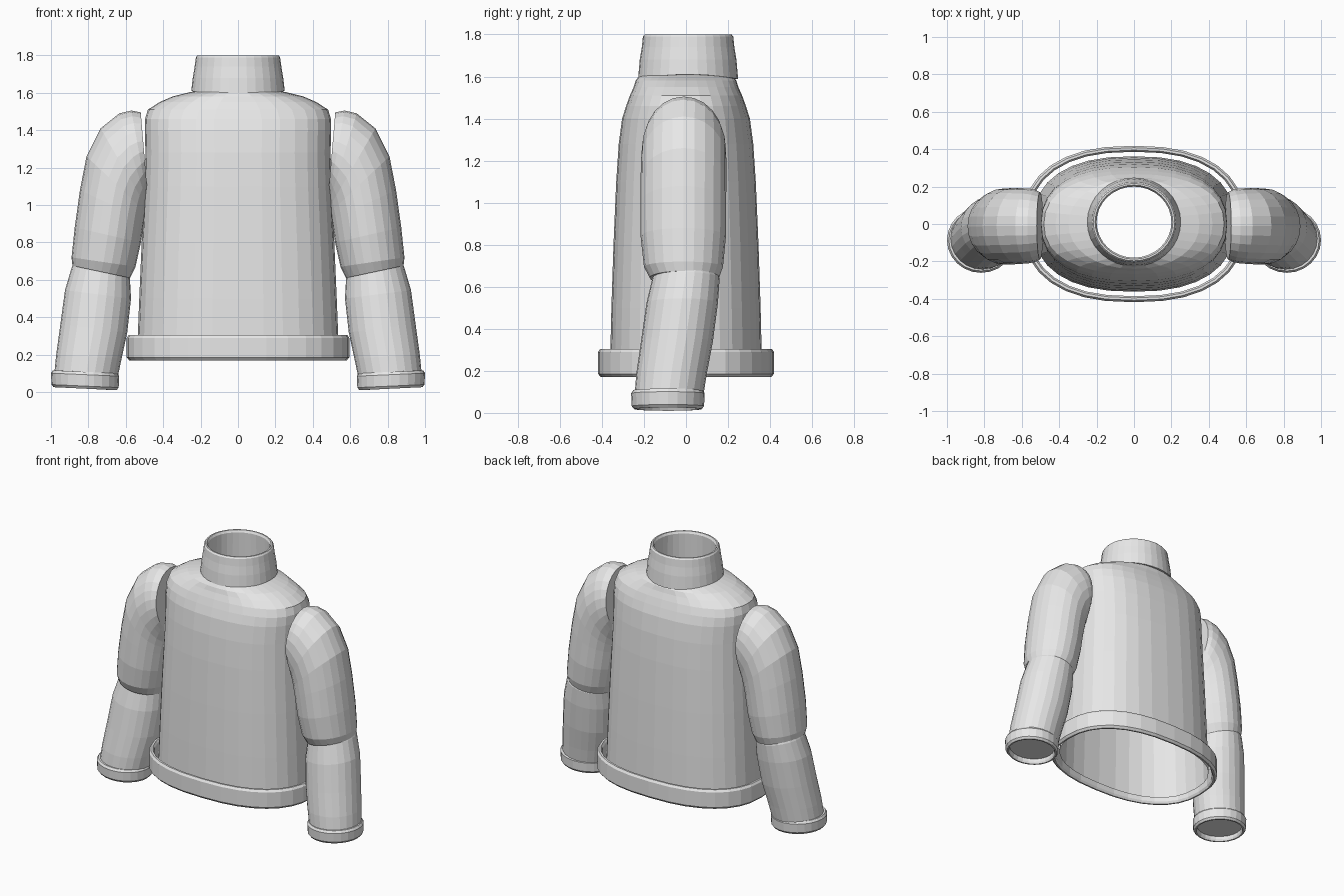
import bpy, bmesh, math
from mathutils import Vector

default = bpy.data.objects.get("Cube")
if default:
    bpy.data.objects.remove(default, do_unlink=True)

# Single knit colour
knit = bpy.data.materials.new("light grey knit")
knit.use_nodes = True
knit.diffuse_color = (0.8, 0.8, 0.8, 1)
knit.node_tree.nodes["Principled BSDF"].inputs["Base Color"].default_value = (0.8, 0.8, 0.8, 1)


def power(value, exponent):
    return math.copysign(abs(value) ** exponent, value)


def oval(z, rx, ry, n=2.0, cy=0.0, droop=0.0, count=32):
    """Level superellipse ring; droop lowers it at the front and back."""
    ring = []
    for i in range(count):
        a = math.tau * i / count
        c, s = math.cos(a), math.sin(a)
        ring.append(Vector((rx * power(c, 2 / n), cy + ry * power(s, 2 / n), z - droop * s * s)))
    return ring


def sleeve_ring(outer, inner, cy, ry, count=24):
    """Tilted ring between an outer and an inner (x, z) point."""
    o, i = Vector((outer[0], cy, outer[1])), Vector((inner[0], cy, inner[1]))
    mid, half = (o + i) / 2, (o - i) / 2
    return [mid + half * math.cos(math.tau * k / count)
            + Vector((0, ry * math.sin(math.tau * k / count), 0)) for k in range(count)]


def loft(name, rings, caps=False, loop=False, mirror=False):
    bm = bmesh.new()
    rows = [[bm.verts.new(p) for p in ring] for ring in rings]
    pairs = list(zip(rows, rows[1:]))
    if loop:
        pairs.append((rows[-1], rows[0]))
    for a, b in pairs:
        for k in range(len(a)):
            j = (k + 1) % len(a)
            bm.faces.new((a[k], a[j], b[j], b[k]))
    if caps:
        bm.faces.new(rows[0][::-1])
        bm.faces.new(rows[-1])
    bmesh.ops.recalc_face_normals(bm, faces=bm.faces)
    if mirror:
        bmesh.ops.scale(bm, vec=(-1, 1, 1), verts=bm.verts)
        bmesh.ops.reverse_faces(bm, faces=bm.faces)
    mesh = bpy.data.meshes.new(name)
    bm.to_mesh(mesh)
    bm.free()
    mesh.materials.append(knit)
    obj = bpy.data.objects.new(name, mesh)
    bpy.context.collection.objects.link(obj)
    return obj


# Open body shell: height, half width, half depth, squareness
body = [(0.2, 0.54, 0.362, 2.4), (0.5, 0.528, 0.355, 2.4), (0.8, 0.515, 0.345, 2.4),
        (1.1, 0.5, 0.332, 2.4), (1.28, 0.495, 0.32, 2.4), (1.4, 0.498, 0.304, 2.4),
        (1.46, 0.497, 0.285, 2.4), (1.51, 0.482, 0.267, 2.3), (1.55, 0.42, 0.249, 2.2),
        (1.58, 0.35, 0.24, 2.1), (1.605, 0.25, 0.222, 2), (1.61, 0.21, 0.2, 2)]
loft("body", [oval(*row) for row in body])

# Loose hem band standing clear of the body
hem = [(0.17, 0.582, 0.405), (0.185, 0.595, 0.418), (0.29, 0.595, 0.418),
       (0.305, 0.585, 0.408), (0.305, 0.572, 0.395), (0.29, 0.563, 0.386),
       (0.185, 0.563, 0.386), (0.17, 0.572, 0.395)]
loft("hem_band", [oval(z, rx, ry, 2.4) for z, rx, ry in hem], loop=True)

# High collar with a rolled rim
collar = [(1.61, 0.25, 0.238), (1.68, 0.242, 0.23), (1.74, 0.232, 0.22),
          (1.79, 0.225, 0.215), (1.8, 0.218, 0.207), (1.8, 0.208, 0.198),
          (1.785, 0.2, 0.19), (1.61, 0.205, 0.195)]
loft("collar", [oval(z, rx, ry, cy=0.01, droop=0.022 if z < 1.65 else 0)
                for z, rx, ry in collar], loop=True)

# Sleeve sections: outer point, inner point, depth centre, half depth
upper = [((0.52, 1.495), (0.485, 1.08), -0.01, 0.18),
         ((0.57, 1.505), (0.487, 1.05), -0.01, 0.193),
         ((0.635, 1.49), (0.489, 1.02), -0.01, 0.2),
         ((0.735, 1.41), (0.49, 0.99), -0.011, 0.203),
         ((0.81, 1.26), (0.492, 0.96), -0.012, 0.204),
         ((0.845, 1.08), (0.5, 0.92), -0.013, 0.204),
         ((0.873, 0.88), (0.519, 0.8), -0.013, 0.203),
         ((0.89, 0.72), (0.548, 0.67), -0.012, 0.188),
         ((0.885, 0.675), (0.577, 0.61), -0.008, 0.165)]
fore = [((0.87, 0.71), (0.59, 0.65), 0.0, 0.145),
        ((0.888, 0.67), (0.578, 0.61), 0.0, 0.16),
        ((0.925, 0.545), (0.572, 0.5), -0.018, 0.17),
        ((0.95, 0.36), (0.592, 0.32), -0.043, 0.171),
        ((0.972, 0.2), (0.622, 0.18), -0.068, 0.168),
        ((0.982, 0.1), (0.642, 0.085), -0.08, 0.164),
        ((0.978, 0.06), (0.652, 0.045), -0.083, 0.157)]

# Cuff profile: height, inset from the widest outline
cuff = [(0.0, 0.014), (0.014, 0.003), (0.075, 0.0), (0.09, 0.01),
        (0.09, 0.03), (0.014, 0.03), (0.0, 0.024)]
cuff_rings = [sleeve_ring((1.0 - t, 0.026 + h), (0.635 + t, 0.01 + h), -0.086, 0.175 - t)
              for h, t in cuff]

for side, flip in (("left", False), ("right", True)):
    loft(side + "_upper_sleeve", [sleeve_ring(*r) for r in upper], caps=True, mirror=flip)
    loft(side + "_lower_sleeve", [sleeve_ring(*r) for r in fore], caps=True, mirror=flip)
    loft(side + "_cuff", cuff_rings, loop=True, mirror=flip)
